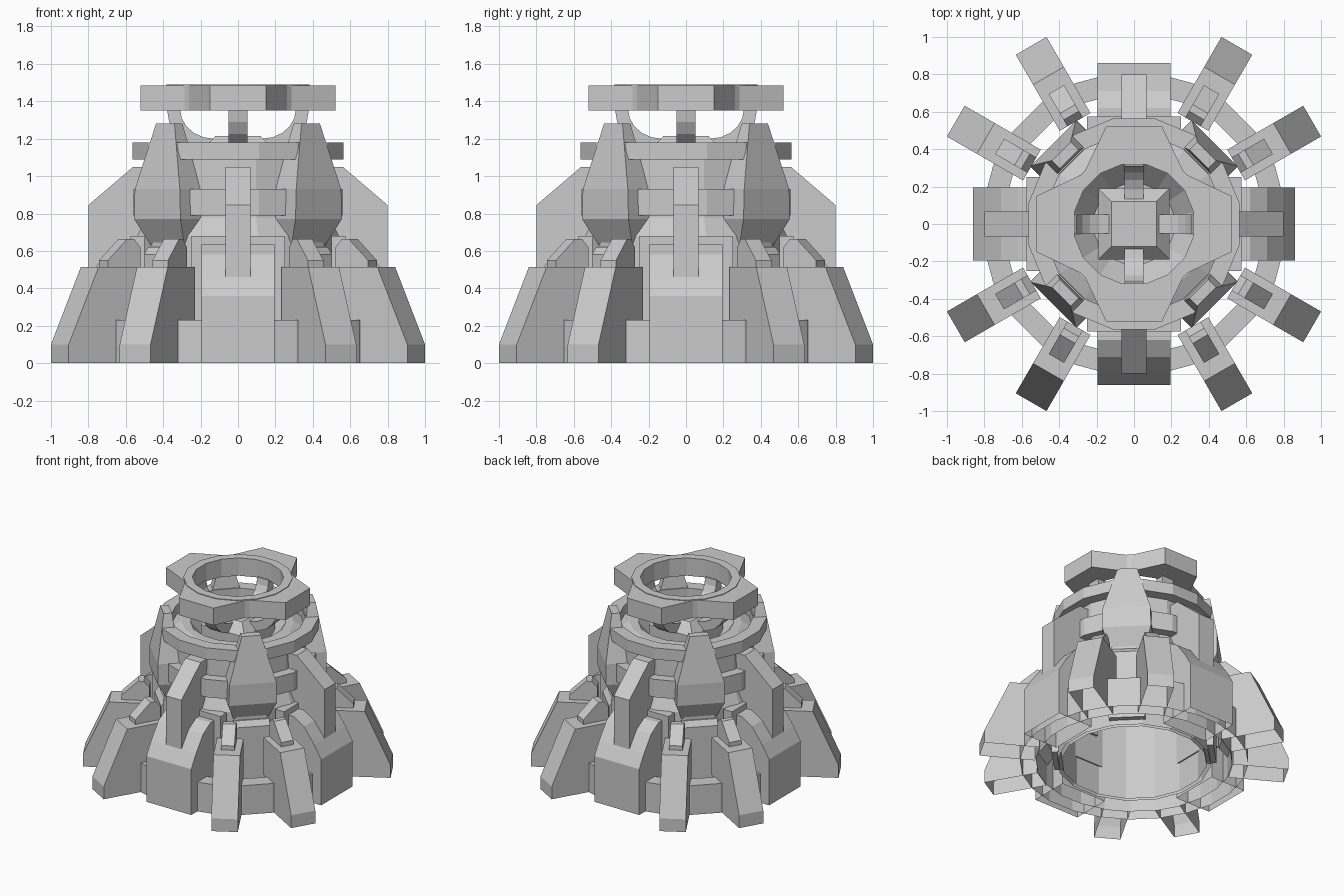
import bpy, bmesh
from math import pi, cos, sin, radians

if "Cube" in bpy.data.objects:
    bpy.data.objects.remove(bpy.data.objects["Cube"])


def finish(name, bm):
    """Make the object; shells are left open where they meet the ground."""
    bmesh.ops.recalc_face_normals(bm, faces=bm.faces)
    floor = [f for f in bm.faces if all(abs(v.co.z) < 1e-4 for v in f.verts)]
    bmesh.ops.delete(bm, geom=floor, context='FACES')
    me = bpy.data.meshes.new(name)
    bm.to_mesh(me)
    bm.free()
    ob = bpy.data.objects.new(name, me)
    bpy.context.collection.objects.link(ob)
    return ob


def lathe(name, profile, n):
    """Revolve a closed (r, z) profile around the z axis."""
    bm = bmesh.new()
    rings = []
    for i in range(n):
        a = 2 * pi * (i + 0.5) / n
        rings.append([bm.verts.new((r * cos(a), r * sin(a), z)) for r, z in profile])
    m = len(profile)
    for i in range(n):
        p, q = rings[i], rings[(i + 1) % n]
        for j in range(m):
            k = (j + 1) % m
            bm.faces.new((p[j], q[j], q[k], p[k]))
    return finish(name, bm)


def ring(name, r0, r1, z0, z1, n):
    return lathe(name, [(r0, z0), (r1, z0), (r1, z1), (r0, z1)], n)


def slab(name, profile, width, angle):
    """Extrude an (r, z) profile sideways, facing outward at an angle."""
    bm = bmesh.new()
    sides = [[bm.verts.new((r, s * width / 2, z)) for r, z in profile] for s in (-1, 1)]
    bm.faces.new(sides[0])
    bm.faces.new(sides[1])
    m = len(profile)
    for j in range(m):
        k = (j + 1) % m
        bm.faces.new((sides[0][j], sides[0][k], sides[1][k], sides[1][j]))
    ob = finish(name, bm)
    ob.rotation_euler.z = radians(angle)
    return ob


def loft(name, levels, angle=0):
    """Stack rectangles given as (r_in, r_out, width, z)."""
    bm = bmesh.new()
    loops = [[bm.verts.new(c) for c in ((a, -w / 2, z), (b, -w / 2, z), (b, w / 2, z), (a, w / 2, z))]
             for a, b, w, z in levels]
    bm.faces.new(loops[0])
    bm.faces.new(loops[-1])
    for p, q in zip(loops, loops[1:]):
        for j in range(4):
            k = (j + 1) % 4
            bm.faces.new((p[j], p[k], q[k], q[j]))
    ob = finish(name, bm)
    ob.rotation_euler.z = radians(angle)
    return ob


# base ring, standing clear of the inner drum
ring("base_ring", 0.70, 0.815, 0, 0.23, 24)

# inner drum and upper body in one shell, with a bowl sunk into its top
lathe("body_shell", [(0.52, 0), (0.55, 0), (0.55, 0.68), (0.50, 0.78), (0.49, 1.10),
                     (0.40, 1.14), (0.34, 1.14), (0.22, 1.00), (0.05, 1.00), (0.05, 0.94),
                     (0.36, 0.94), (0.45, 0.78), (0.52, 0.64)], 16)
ring("middle_band", 0.48, 0.57, 0.79, 0.93, 16)
ring("upper_band", 0.48, 0.575, 1.09, 1.18, 16)

# central block in the bowl
loft("core_block", [(-0.19, 0.19, 0.38, 0.94), (-0.19, 0.19, 0.38, 1.14), (-0.12, 0.12, 0.24, 1.215)])

# curved claw profile
steps = [radians(90 * i / 5) for i in range(6)]
claw = [(0.13 + 0.25 * sin(t), 1.36 - 0.23 * cos(t)) for t in steps]
claw += [(0.13 + 0.18 * sin(t), 1.36 - 0.16 * cos(t)) for t in reversed(steps)]

for a in (0, 90, 180, 270):
    # wide buttress with its backing plate and thin fin
    slab("buttress", [(0.56, 0), (0.86, 0), (0.86, 0.36), (0.80, 0.46), (0.71, 0.58),
                      (0.62, 0.635), (0.56, 0.635)], 0.39, a)
    slab("buttress_back", [(0.50, 0.23), (0.575, 0.23), (0.575, 0.68), (0.50, 0.68)], 0.50, a)
    slab("thin_fin", [(0.48, 0.46), (0.80, 0.46), (0.80, 0.845), (0.56, 1.05), (0.48, 1.05)], 0.135, a)
    slab("claw", claw, 0.10, a)
    # diagonal bracket and drum panel
    loft("diagonal_bracket", [(0.44, 0.52, 0.24, 0.61), (0.44, 0.61, 0.35, 0.77),
                              (0.45, 0.61, 0.34, 0.93), (0.49, 0.55, 0.14, 1.28)], a + 45)
    slab("drum_panel", [(0.51, 0.04), (0.58, 0.04), (0.58, 0.58), (0.55, 0.62), (0.51, 0.62)], 0.26, a + 45)
    # sloping legs with a clip on each
    for d in (30, 60):
        slab("leg", [(0.70, 0), (1.10, 0), (1.10, 0.10), (0.915, 0.515), (0.63, 0.515), (0.63, 0.23),
                     (0.70, 0.16)], 0.19, a + d)
        slab("leg_clip", [(0.63, 0.50), (0.83, 0.50), (0.83, 0.55), (0.71, 0.665), (0.67, 0.665), (0.63, 0.62)],
             0.095, a + d)

# four-lobed crown around an open collar
quarter = [(0.285, -0.262), (0.52, -0.15), (0.52, 0.15), (0.285, 0.262)]
outline = []
for i in range(4):
    c, s = round(cos(i * pi / 2)), round(sin(i * pi / 2))
    outline += [(c * x - s * y, s * x + c * y) for x, y in quarter]
bm = bmesh.new()
rows = []
for k, z in ((1, 1.35), (1, 1.485), (0, 1.485), (0, 1.35)):
    row = []
    for x, y in outline:
        f = 1 if k else 0.355 / (x * x + y * y) ** 0.5
        row.append(bm.verts.new((x * f, y * f, z)))
    rows.append(row)
for j in range(4):
    p, q = rows[j], rows[(j + 1) % 4]
    for i in range(16):
        k = (i + 1) % 16
        bm.faces.new((p[i], p[k], q[k], q[i]))
finish("crown", bm)
ring("crown_collar", 0.325, 0.39, 1.35, 1.49, 16)
